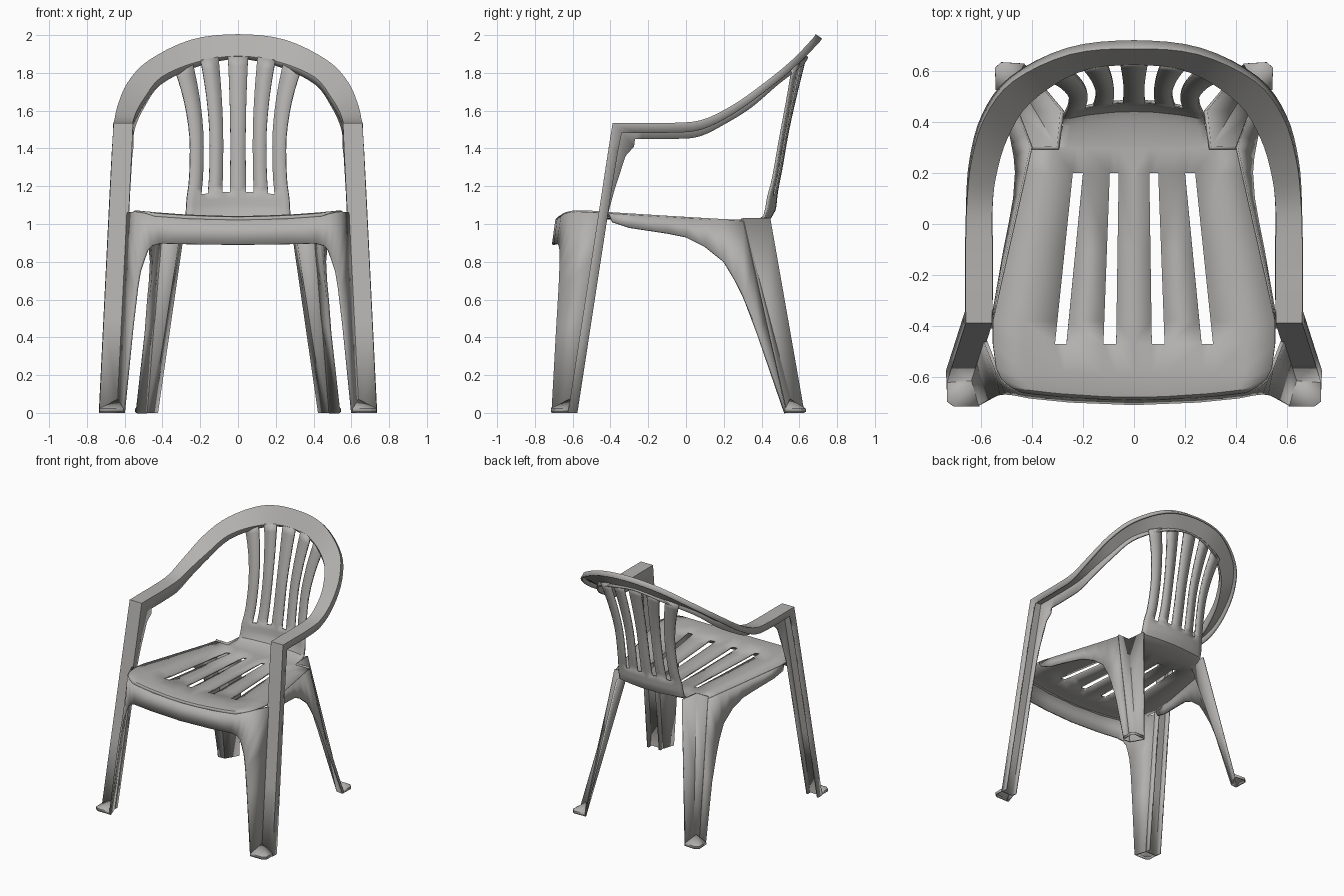
import bpy
import bmesh
import math
from mathutils import Vector

if "Cube" in bpy.data.objects:
    bpy.data.objects.remove(bpy.data.objects["Cube"], do_unlink=True)

plastic = bpy.data.materials.new("grey_plastic")
plastic.use_nodes = True
GREY = (0.45, 0.443, 0.43, 1)
plastic.diffuse_color = GREY
plastic.node_tree.nodes["Principled BSDF"].inputs["Base Color"].default_value = GREY


def shell(name, verts, faces, thickness=0.014):
    """Thin plastic sheet, modelled on the left half and mirrored."""
    mesh = bpy.data.meshes.new(name)
    mesh.from_pydata([tuple(v) for v in verts], [], faces)
    bm = bmesh.new()
    bm.from_mesh(mesh)
    bmesh.ops.remove_doubles(bm, verts=bm.verts, dist=0.0005)
    bmesh.ops.recalc_face_normals(bm, faces=bm.faces)
    bm.to_mesh(mesh)
    bm.free()
    obj = bpy.data.objects.new(name, mesh)
    bpy.context.collection.objects.link(obj)
    mesh.materials.append(plastic)
    mirror = obj.modifiers.new("mirror", "MIRROR")
    mirror.use_clip = True
    solid = obj.modifiers.new("thickness", "SOLIDIFY")
    solid.thickness = thickness
    solid.offset = 0
    bpy.ops.object.select_all(action="DESELECT")
    obj.select_set(True)
    bpy.context.view_layer.objects.active = obj
    bpy.ops.object.shade_smooth_by_angle(angle=math.radians(35))
    return obj


def grid(name, rows, is_hole=lambda row, col: False):
    """Sheet through rows of points, leaving out the hole cells."""
    width = len(rows[0])
    verts = [p for row in rows for p in row]
    faces = []
    for r in range(len(rows) - 1):
        for c in range(width - 1):
            if not is_hole(r, c):
                a = r * width + c
                faces.append((a, a + 1, a + width + 1, a + width))
    return shell(name, verts, faces)


def smooth(points, steps=4):
    """Catmull-Rom curve through all points but the two end guides."""
    out = []
    for i in range(1, len(points) - 2):
        for s in range(steps):
            t = s / steps
            out.append(tuple(
                0.5 * (2 * b + (c - a) * t + (2 * a - 5 * b + 4 * c - d) * t * t
                       + (3 * b - a - 3 * c + d) * t ** 3)
                for a, b, c, d in zip(*points[i - 1:i + 3])))
    return out + [tuple(points[-2])]


def line(start, end, z):
    """Point at height z on a straight edge."""
    a, b = Vector(start), Vector(end)
    return a.lerp(b, (z - a.z) / (b.z - a.z))


# Long straight edges of the legs
front_in = (0.56, -0.385, 1.53), (0.635, -0.62, 0)
front_out = (0.655, -0.385, 1.53), (0.73, -0.62, 0)
back_a = (0.277, 0.44, 1.06), (0.43, 0.625, 0)
back_b = (0.3, 0.3, 1.02), (0.46, 0.57, 0)
back_c = (0.4, 0.3, 1.02), (0.485, 0.53, 0)

# Seat panel: y, z, half width, bow, dish
seat_rows = [
    (-0.685, 1.02, 0.44, 0.15, 0.1),
    (-0.675, 1.032, 0.485, 0.16, 0.1),
    (-0.645, 1.036, 0.52, 0.14, 0.1),
    (-0.59, 1.036, 0.54, 0.08, 0.1),
    (-0.47, 1.035, 0.553, 0, 0.09),
    (-0.38, 1.03, 0.553, 0, 0.08),
    (-0.1, 1.02, 0.49, 0, 0.07),
    (0.2, 1.01, 0.422, 0, 0.05),
    (0.3, 1.008, 0.4, 0, 0.05),
    (0.301, 1.008, 0.3, 0, 0.05),
    (0.4, 1.015, 0.28, -0.2, 0.05),
    (0.445, 1.035, 0.277, -0.4, 0.05),
]
rows = []
for y, z, half, bow, dish in seat_rows:
    t = (y + 0.47) / 0.67
    slots = [a + (b - a) * t for a, b in
             ((0.07, 0.06), (0.12, 0.095), (0.265, 0.2), (0.31, 0.24))]
    xs = [0] + slots + [(slots[-1] + half) / 2, half]
    rows.append([(x, y + bow * x * x, z + dish * x * x) for x in xs])
# Seat bends up into the slatted backrest: centre y, z, half width
back_rows = smooth([
    (0.44, 1.02, 0.277), (0.468, 1.075, 0.275), (0.48, 1.17, 0.27), (0.505, 1.3, 0.257),
    (0.54, 1.5, 0.256), (0.585, 1.7, 0.285), (0.632, 1.89, 0.335), (0.65, 1.97, 0.36)], 3)
seat_count = len(rows)
for y, z, half in back_rows:
    droop = 0.6 * min(1, (z - 1.05) * 5)
    rows.append([(f * half, y - 0.6 * (f * half) ** 2, z - droop * (f * half) ** 2)
                 for f in (0, 0.16, 0.31, 0.59, 0.72, 0.86, 1)])


def slot(r, c):
    return c in (1, 3) and (4 <= r < 7 or r >= seat_count + 3)


grid("seat_and_backrest", rows, slot)

# Top rim and armrest: outer edge, inner edge
rim = [
    (0, 0.688, 1.998, 0, 0.63, 1.89),
    (0.25, 0.665, 1.968, 0.22, 0.60, 1.857),
    (0.47, 0.56, 1.86, 0.41, 0.48, 1.775),
    (0.58, 0.42, 1.745, 0.5, 0.34, 1.665),
    (0.632, 0.25, 1.625, 0.543, 0.2, 1.59),
    (0.65, 0.08, 1.545, 0.56, 0.07, 1.54),
    (0.655, -0.1, 1.53, 0.56, -0.1, 1.53),
    (0.655, -0.27, 1.53, 0.56, -0.27, 1.53),
    (0.655, -0.38, 1.53, 0.56, -0.38, 1.53),
]
ox, oy, oz, ix, iy, iz = rim[1]
stations = smooth([(-ox, oy, oz, -ix, iy, iz)] + rim)
rows = []
for i, s in enumerate(stations):
    k = min(1, i / (len(stations) - 8))
    outer, inner = Vector(s[:3]), Vector(s[3:])
    away = Vector((outer.x, outer.y, 0)).normalized() * (1 - k)
    lip = away * 0.028 + Vector((0, 0, -0.022 - 0.025 * k))
    web = away * 0.012 + Vector((0, 0, -0.01 - 0.07 * k))
    rows.append([outer + lip, outer, inner, inner + web])
# Front corner of the arm and the front leg channel: height, flange depth, drop
for z, depth, drop in ((1.53, 0.11, 0.12), (1.4, 0.085, 0.04), (1.18, 0.06, 0),
                       (1.05, 0.045, 0), (0.5, 0.042, 0), (0, 0.038, 0)):
    outer, inner = line(*front_out, z), line(*front_in, z)
    rows.append([outer + Vector((0, 0.045, -0.4 * drop)), outer, inner,
                 inner + Vector((0, depth, -drop))])
grid("rim_arms_and_front_legs", rows)

# Front apron sweeping down into the inner wall of the front leg
top = [(0, -0.685, 1.02), (0.25, -0.676, 1.026), (0.44, -0.656, 1.04),
       (0.485, -0.637, 1.055), (0.52, -0.607, 1.063), (0.54, -0.567, 1.065)]
top += [line(*front_in, z) for z in (1.06, 0.8, 0.5, 0)]
bottom = [(0, -0.703, 0.89), (0.25, -0.693, 0.893), (0.41, -0.677, 0.897),
          (0.455, -0.668, 0.885), (0.48, -0.665, 0.86), (0.5, -0.665, 0.81),
          (0.52, -0.668, 0.75), (0.535, -0.672, 0.66), (0.56, -0.685, 0.45),
          (0.605, -0.71, 0)]
grid("front_apron", [top, bottom])

# Side skirt sweeping down into the outer wall of the back leg
top = [(0.553, -0.41, 1.055), (0.53, -0.28, 1.047), (0.49, -0.1, 1.037),
       (0.467, 0, 1.03), (0.44, 0.12, 1.024), (0.422, 0.2, 1.02)]
top += [line(*back_c, z) for z in (1.015, 0.8, 0.5, 0)]
bottom = [(0.557, -0.39, 1.01), (0.54, -0.3, 0.98), (0.505, -0.1, 0.95),
          (0.485, 0, 0.93), (0.467, 0.1, 0.88), (0.46, 0.2, 0.8),
          (0.465, 0.26, 0.7), (0.475, 0.31, 0.6), (0.49, 0.38, 0.42),
          (0.538, 0.525, 0)]
grid("side_skirt", [top, bottom])

# Back leg: notched corner with an inner and a middle wall
grid("back_leg", [[line(*edge, z) for edge in (back_a, back_b, back_c)]
                  for z in (1.03, 0.5, 0)])


def foot(name, corner, first, tip, last):
    """Flared toe that closes the notch of a leg at the floor."""
    mid = Vector(tip)
    pts = [Vector(first), mid.lerp(Vector(first), 0.2), mid.lerp(Vector(last), 0.2), Vector(last)]
    verts = [(corner[0], corner[1], 0.07)]
    verts += [(p.x, p.y, 0.022) for p in pts] + [(p.x, p.y, 0.004) for p in pts]
    faces = [(0, i, i + 1) for i in (1, 2, 3)]
    faces += [(i, i + 4, i + 5, i + 1) for i in (1, 2, 3)]
    shell(name, verts, faces, 0.008)


foot("front_foot", (0.635, -0.615), (0.73, -0.62), (0.73, -0.712), (0.605, -0.712))
foot("back_foot", (0.472, 0.55), (0.43, 0.625), (0.542, 0.632), (0.538, 0.525))
